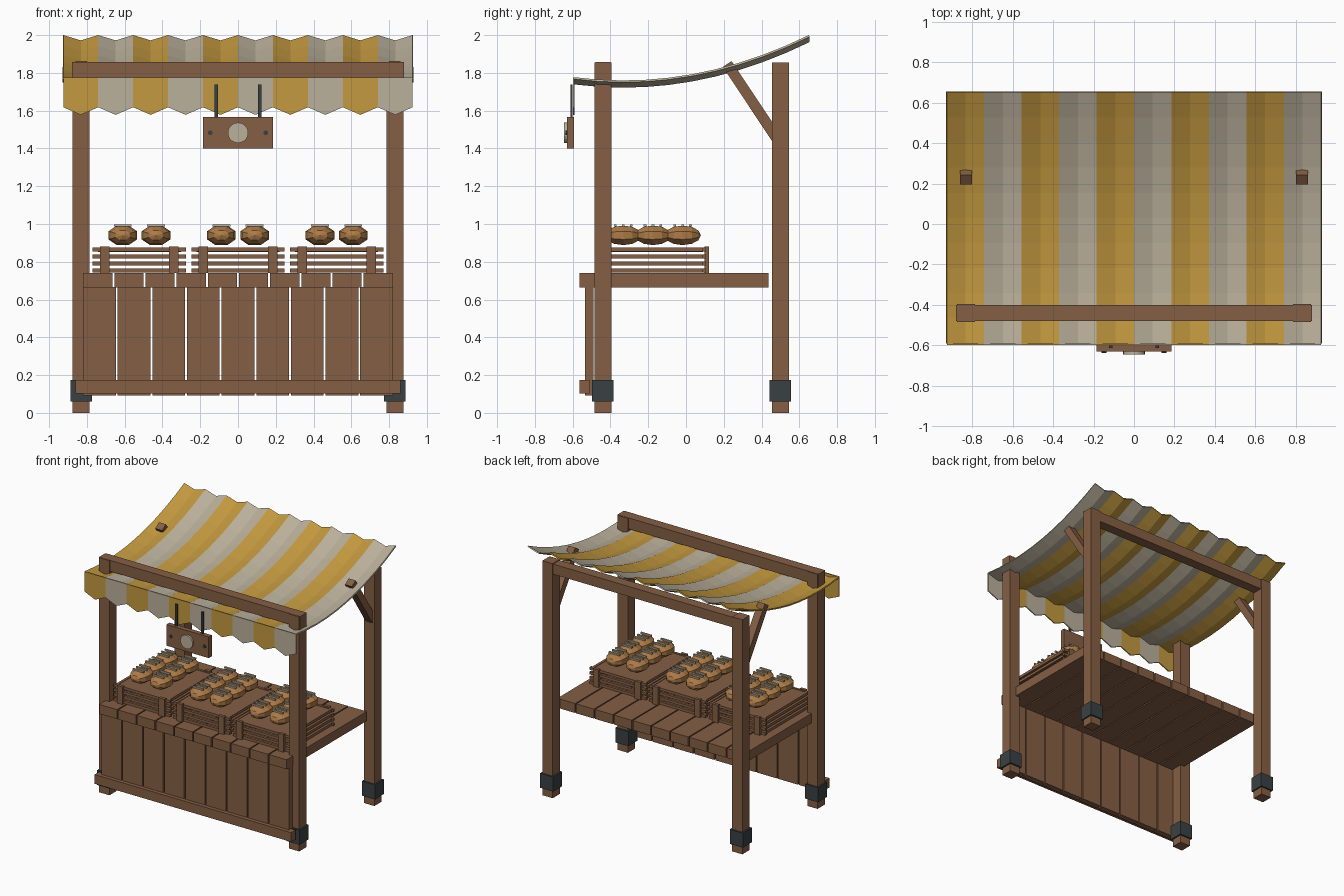
import bpy, bmesh, math
from mathutils import Vector, Matrix

if "Cube" in bpy.data.objects:
    bpy.data.objects.remove(bpy.data.objects["Cube"])


def material(name, rgb):
    m = bpy.data.materials.new(name)
    m.diffuse_color = (*rgb, 1)
    m.use_nodes = True
    m.node_tree.nodes["Principled BSDF"].inputs["Base Color"].default_value = m.diffuse_color
    return m


WOOD = material("brown wood", (0.235, 0.115, 0.058))
IRON = material("dark iron", (0.042, 0.052, 0.056))
YELLOW = material("yellow cloth", (0.55, 0.32, 0.05))
CREAM = material("cream cloth", (0.50, 0.44, 0.33))
BREAD = material("bread crust", (0.42, 0.20, 0.065))


def finish(name, bm, *mats):
    bmesh.ops.recalc_face_normals(bm, faces=bm.faces)
    me = bpy.data.meshes.new(name)
    bm.to_mesh(me)
    bm.free()
    for m in mats:
        me.materials.append(m)
    ob = bpy.data.objects.new(name, me)
    bpy.context.collection.objects.link(ob)
    return ob


def add_box(bm, x0, x1, y0, y1, z0, z1):
    mat = Matrix.Translation(((x0 + x1) / 2, (y0 + y1) / 2, (z0 + z1) / 2)) \
        @ Matrix.Diagonal((x1 - x0, y1 - y0, z1 - z0, 1))
    bmesh.ops.create_cube(bm, size=1, matrix=mat)


def boxes(name, mat, *dims):
    bm = bmesh.new()
    for d in dims:
        add_box(bm, *d)
    return finish(name, bm, mat)


def disc(name, mat, x, z, r, y0, y1, n):
    bm = bmesh.new()
    m = Matrix.Translation((x, (y0 + y1) / 2, z)) @ Matrix.Rotation(math.pi / 2, 4, 'X')
    bmesh.ops.create_cone(bm, cap_ends=True, segments=n, radius1=r, radius2=r,
                          depth=y1 - y0, matrix=m)
    return finish(name, bm, mat)


# Posts with iron foot bands
for yn, y in (("front", -0.44), ("back", 0.5)):
    for sn, x in (("left", -0.83), ("right", 0.83)):
        boxes(f"{yn}_{sn}_post", WOOD, (x - .045, x + .045, y - .045, y + .045, 0, 1.855))
        boxes(f"{yn}_{sn}_foot_band", IRON,
              (x - .057, x + .057, y - .057, y + .057, .06, .175))

# Top beams
boxes("front_beam", WOOD, (-.88, .88, -.48, -.40, 1.77, 1.857))
boxes("back_beam", WOOD, (-.85, .85, .46, .54, 1.77, 1.85))

# Diagonal braces on the back posts
lo, hi = Vector((0, .49, 1.438)), Vector((0, .218, 1.847))
for sn, x in (("left", -0.83), ("right", 0.83)):
    bm = bmesh.new()
    d = hi - lo
    add_box(bm, -.03, .03, -.028, .028, -d.length / 2, d.length / 2)
    rot = Vector((0, 0, 1)).rotation_difference(d).to_matrix().to_4x4()
    bm.transform(Matrix.Translation((lo + hi) / 2 + Vector((x, 0, 0))) @ rot)
    finish(f"{sn}_brace", bm, WOOD)

# Counter top, front panel and baseboard
P = 1.65 / 10
boxes("counter_planks", WOOD, *[(-.825 + i * P + .005, -.825 + (i + 1) * P - .005,
                                 -.563, .437, .665, .74) for i in range(10)])
P9 = 1.65 / 9
boxes("front_panel_planks", WOOD, *[(-.825 + i * P9 + .005, -.825 + (i + 1) * P9 - .005,
                                     -.535, -.49, .092, .667) for i in range(9)])
boxes("baseboard", WOOD, (-.86, .86, -.565, -.51, .102, .175))

# Striped awning: folded across x, sagging along y
STRIPE, HALF, NY = 0.185, 0.925, 10
bm = bmesh.new()
rows = []
for j in range(NY + 1):
    y = -.59 + 1.24 * j / NY
    zc = 1.76 + .25 * (y + .33) ** 2
    rows.append([bm.verts.new((-HALF + i * STRIPE / 2, y, zc - .028 * (i % 2)))
                 for i in range(21)])
for j in range(NY):
    for i in range(20):
        f = bm.faces.new((rows[j][i], rows[j][i + 1], rows[j + 1][i + 1], rows[j + 1][i]))
        f.material_index = (i // 2) % 2
awning = finish("awning", bm, YELLOW, CREAM)
mod = awning.modifiers.new("thickness", 'SOLIDIFY')
mod.thickness, mod.offset = .01, -1 if awning.data.polygons[0].normal.z > 0 else 1

# Pointed valance hanging from the front edge
bm = bmesh.new()
for s in range(10):
    x0 = -HALF + s * STRIPE
    pts = [(x0, 1.775), (x0, 1.618), (x0 + STRIPE / 2, 1.578),
           (x0 + STRIPE, 1.618), (x0 + STRIPE, 1.775)]
    f = bm.faces.new([bm.verts.new((x, -.598, z)) for x, z in pts])
    f.material_index = s % 2
    new = bmesh.ops.extrude_face_region(bm, geom=[f], use_keep_orig=True)
    bmesh.ops.translate(bm, vec=(0, .009, 0),
                        verts=[v for v in new["geom"] if isinstance(v, bmesh.types.BMVert)])
    bm.faces.ensure_lookup_table()
    for g in bm.faces[s * 7:]:
        g.material_index = s % 2
finish("valance", bm, YELLOW, CREAM)

# Hanging sign with a plain disc
boxes("sign_board", WOOD, (-.185, .185, -.63, -.592, 1.40, 1.567))
boxes("sign_hangers", IRON, *[(x - .009, x + .009, -.612, -.6, 1.56, 1.738)
                              for x in (-.115, .115)])
disc("sign_disc", CREAM, 0, 1.483, .054, -.645, -.628, 20)
for sn, x in (("left", -.147), ("right", .147)):
    disc(f"sign_bolt_{sn}", IRON, x, 1.483, .013, -.637, -.628, 10)

# Crates of bread
CY = -.175
for name, cx in (("left", -.522), ("middle", 0), ("right", .522)):
    slats = []
    for k in range(4):
        z = .744 + k * .0365
        for s in (-1, 1):
            ye, xe = CY + s * .272, cx + s * .225
            slats.append((cx - .247, cx + .247, ye - .01, ye + .01, z, z + .021))
            slats.append((xe - .01, xe + .01, CY - .28, CY + .28, z, z + .021))
    boxes(f"{name}_crate_slats", WOOD, *slats)
    boxes(f"{name}_crate_uprights", WOOD,
          *[(cx + sx * .183 - .025, cx + sx * .183 + .025,
             CY + sy * .285 - .012, CY + sy * .285 + .012, .74, .88)
            for sx in (-1, 1) for sy in (-1, 1)])
    boxes(f"{name}_crate_bed", WOOD, (cx - .22, cx + .22, CY - .265, CY + .265, .853, .871))
    loaves, cuts = bmesh.new(), []
    for sx in (-1, 1):
        for r in (-1, 0, 1):
            x, y = cx + sx * .088, CY + r * .157
            m = Matrix.Translation((x, y, .94)) @ Matrix.Diagonal((.082, .097, .056, 1)) \
                @ Matrix.Rotation(math.pi / 2, 4, 'X') @ Matrix.Rotation(math.pi / 8, 4, 'Z')
            bmesh.ops.create_uvsphere(loaves, u_segments=8, v_segments=6, radius=1, matrix=m)
            cuts += [(x - .047, x + .047, y + o - .007, y + o + .007, .987, .998)
                     for o in (-.042, 0, .042)]
    finish(f"{name}_loaves", loaves, BREAD)
    boxes(f"{name}_loaf_scores", CREAM, *cuts)
